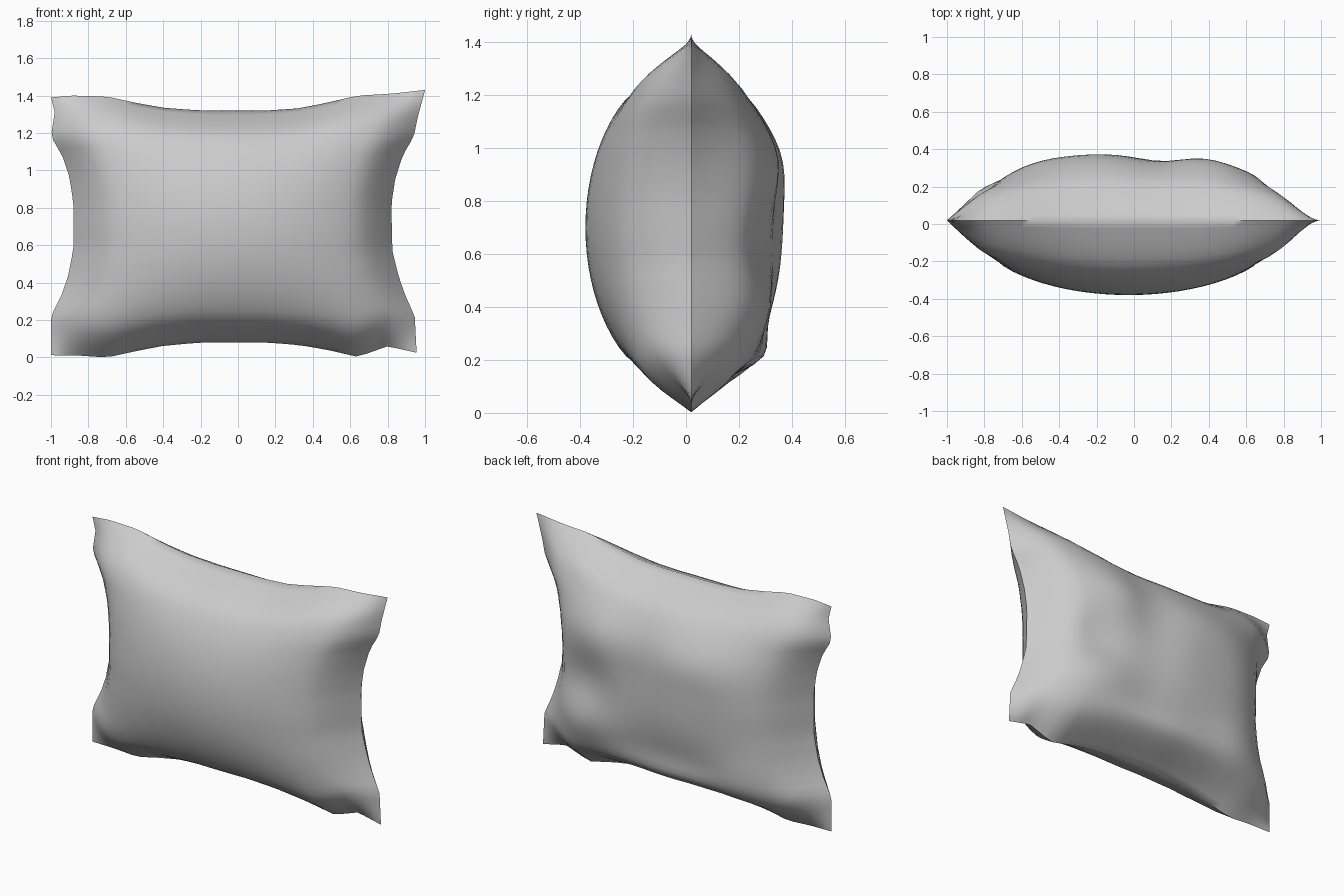
import bpy, bmesh, math
from mathutils import Vector

if "Cube" in bpy.data.objects:
    bpy.data.objects.remove(bpy.data.objects["Cube"])

# Seam outline of the cushion, four edges as (x, z)
TOP = [(-1, 1.39), (-.88, 1.4), (-.7, 1.395), (-.55, 1.362), (-.4, 1.335), (-.2, 1.32), (.15, 1.32),
       (.33, 1.332), (.48, 1.363), (.64, 1.4), (.82, 1.41), (1, 1.43)]
BOTTOM = [(-1, .012), (-.85, .01), (-.7, 0), (-.55, .033), (-.4, .062), (-.2, .08), (.15, .08),
          (.33, .066), (.48, .04), (.64, .003), (.8, .06), (.955, .025)]
LEFT = [(-1, .012), (-1, .22), (-.945, .33), (-.91, .43), (-.88, .58), (-.88, .82), (-.9, .96),
        (-.94, 1.08), (-1, 1.18), (-.98, 1.31), (-1, 1.39)]
RIGHT = [(.955, .025), (.945, .22), (.895, .33), (.86, .43), (.825, .57), (.82, .82), (.84, .95),
         (.88, 1.08), (.94, 1.18), (.96, 1.28), (1, 1.43)]
# Dents and bulges of the back: x, z, radius x, radius z, height
LUMPS = [(.14, .8, .18, .4, -.03), (.5, .65, .2, .14, -.03), (.4, .97, .25, .17, .045),
         (-.3, .97, .35, .17, .035), (-.1, .2, .5, .1, .06), (-.56, .3, .2, .16, .03),
         (.5, .38, .22, .14, .035), (-.84, .2, .09, .12, .015),
         (-.55, .75, .2, .3, .02), (.66, .75, .12, .3, .02)]
SEAM_Y, N = .02, 32


def along(pts, axis, s):
    """Point on an edge at fraction s of its extent along one axis."""
    target = pts[0][axis] + s * (pts[-1][axis] - pts[0][axis])
    for p, q in zip(pts, pts[1:]):
        if target <= q[axis] + 1e-6:
            return Vector(p).lerp(Vector(q), (target - p[axis]) / (q[axis] - p[axis]))
    return Vector(pts[-1])


def outline_patch(a, b):
    """Blend the four edges into a filled patch."""
    bot, top = along(BOTTOM, 0, a), along(TOP, 0, a)
    lef, rig = along(LEFT, 1, b), along(RIGHT, 1, b)
    c = [Vector(p) for p in (BOTTOM[0], BOTTOM[-1], TOP[0], TOP[-1])]
    corners = c[0].lerp(c[1], a).lerp(c[2].lerp(c[3], a), b)
    return bot.lerp(top, b) + lef.lerp(rig, a) - corners


def spacing(i):
    """Even blend of uniform and edge-crowded spacing."""
    return .25 * (1 - math.cos(math.pi * i / N)) + .5 * i / N


def puff(s):
    """Elliptic swelling that eases into a sharp seam."""
    u = abs(2 * s - 1)
    round_, wedge, k = math.sqrt(max(0, 1 - u * u)), 3.5 * (1 - u), .2
    h = max(0, k - abs(round_ - wedge)) / k
    return max(0, min(round_, wedge) - h * h * k / 4 * min(1, (1 - u) * 10))


def depth(a, b, p, back):
    dome = puff(a) * puff(b)
    if not back:
        return -.4 * dome
    lumps = sum(h * math.exp(-((p.x - x) / rx) ** 2 - ((p.y - z) / rz) ** 2)
                for x, z, rx, rz, h in LUMPS)
    return .35 * dome + lumps * min(1, dome * 2.5)


# Cushion: front and back domes sharing the seam
bm = bmesh.new()
for back in (False, True):
    rows = []
    for j in range(N + 1):
        row = []
        for i in range(N + 1):
            a, b = spacing(i), spacing(j)
            p = outline_patch(a, b)
            row.append(bm.verts.new((p.x, SEAM_Y + depth(a, b, p, back), p.y)))
        rows.append(row)
    for j in range(N):
        for i in range(N):
            f = [rows[j][i], rows[j][i + 1], rows[j + 1][i + 1], rows[j + 1][i]]
            bm.faces.new(f[::-1] if back else f)
bmesh.ops.remove_doubles(bm, verts=bm.verts, dist=.0005)
bmesh.ops.recalc_face_normals(bm, faces=bm.faces)
mesh = bpy.data.meshes.new("cushion")
bm.to_mesh(mesh)
bm.free()
cushion = bpy.data.objects.new("cushion", mesh)
bpy.context.collection.objects.link(cushion)
bpy.context.view_layer.objects.active = cushion
cushion.select_set(True)
bpy.ops.object.shade_smooth_by_angle(angle=math.radians(60))
